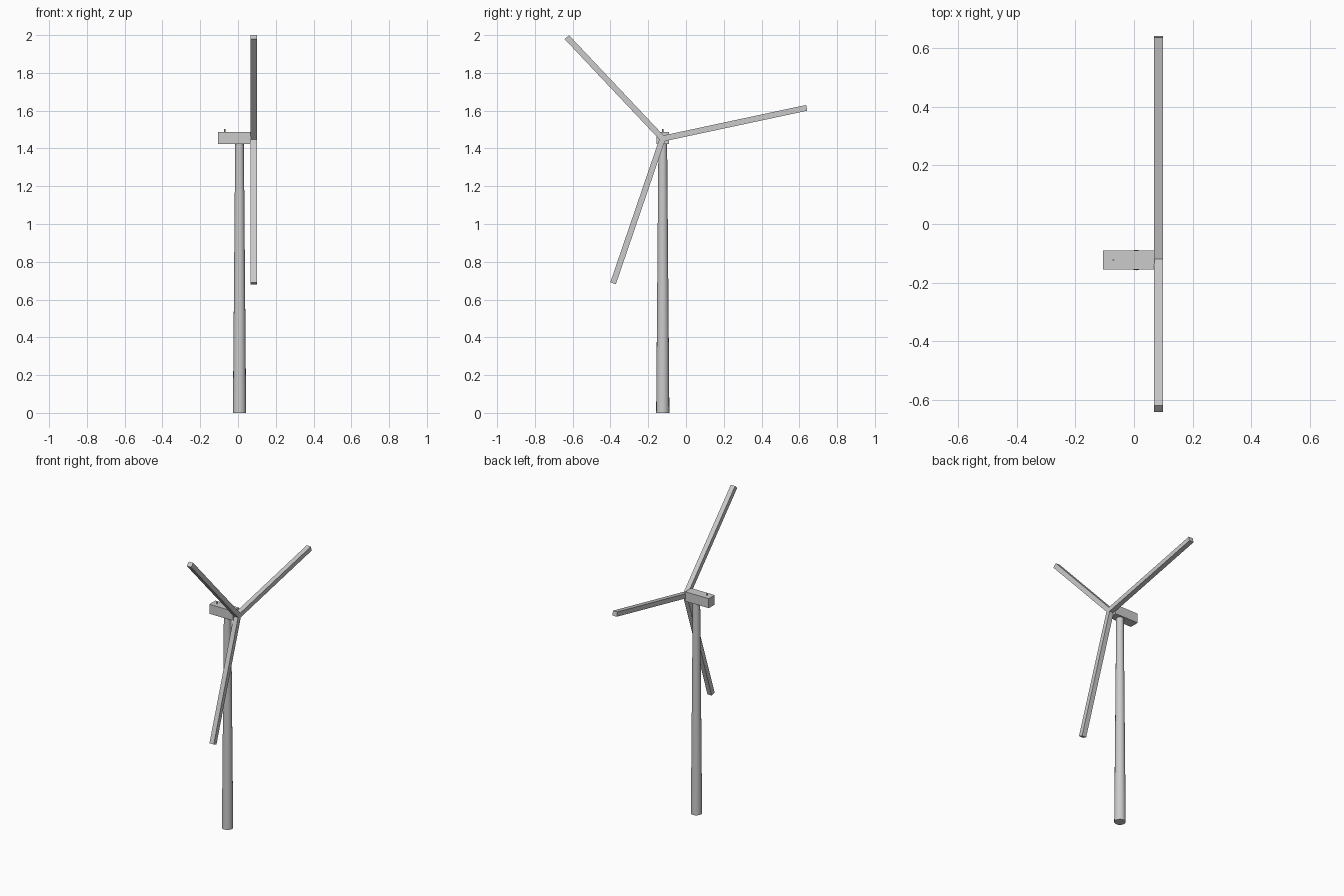
import bpy, math

if "Cube" in bpy.data.objects:
    bpy.data.objects.remove(bpy.data.objects["Cube"])

CX, CY = 0.008, -0.123      # tower axis
HUB_Y, HUB_Z = -0.124, 1.452


def box(name, loc, size, rot_x=0.0):
    bpy.ops.mesh.primitive_cube_add(size=1, location=loc, rotation=(rot_x, 0, 0))
    ob = bpy.context.object
    ob.name = name
    ob.scale = size
    bpy.ops.object.transform_apply(location=False, rotation=False, scale=True)
    return ob


def cone(name, loc, r1, r2, depth, sides, rot=(0, 0, 0)):
    bpy.ops.mesh.primitive_cone_add(vertices=sides, radius1=r1, radius2=r2,
                                    depth=depth, location=loc, rotation=rot)
    ob = bpy.context.object
    ob.name = name
    bpy.ops.object.shade_smooth_by_angle(angle=math.radians(35))
    return ob


# Tapered tower
cone("tower", (CX, CY, 0.715), 0.035, 0.023, 1.43, 16)

# Nacelle housing with a small mast on top
box("nacelle", (-0.018, CY, 1.456), (0.176, 0.064, 0.064))
cone("sensor_mast", (-0.07, CY, 1.493), 0.003, 0.003, 0.018, 8)

# Hub nose pointing along +x
cone("hub_nose", (0.084, HUB_Y, HUB_Z), 0.013, 0.0, 0.032, 16, (0, math.pi / 2, 0))

# Three square-section blades from the hub to each tip (y, z)
for i, (ty, tz) in enumerate([(0.639, 1.615), (-0.631, 1.989), (-0.386, 0.686)]):
    dy, dz = ty - HUB_Y, tz - HUB_Z
    box(f"blade_{i + 1}", (0.0835, (ty + HUB_Y) / 2, (tz + HUB_Z) / 2),
        (0.032, math.hypot(dy, dz), 0.031), math.atan2(dz, dy))
